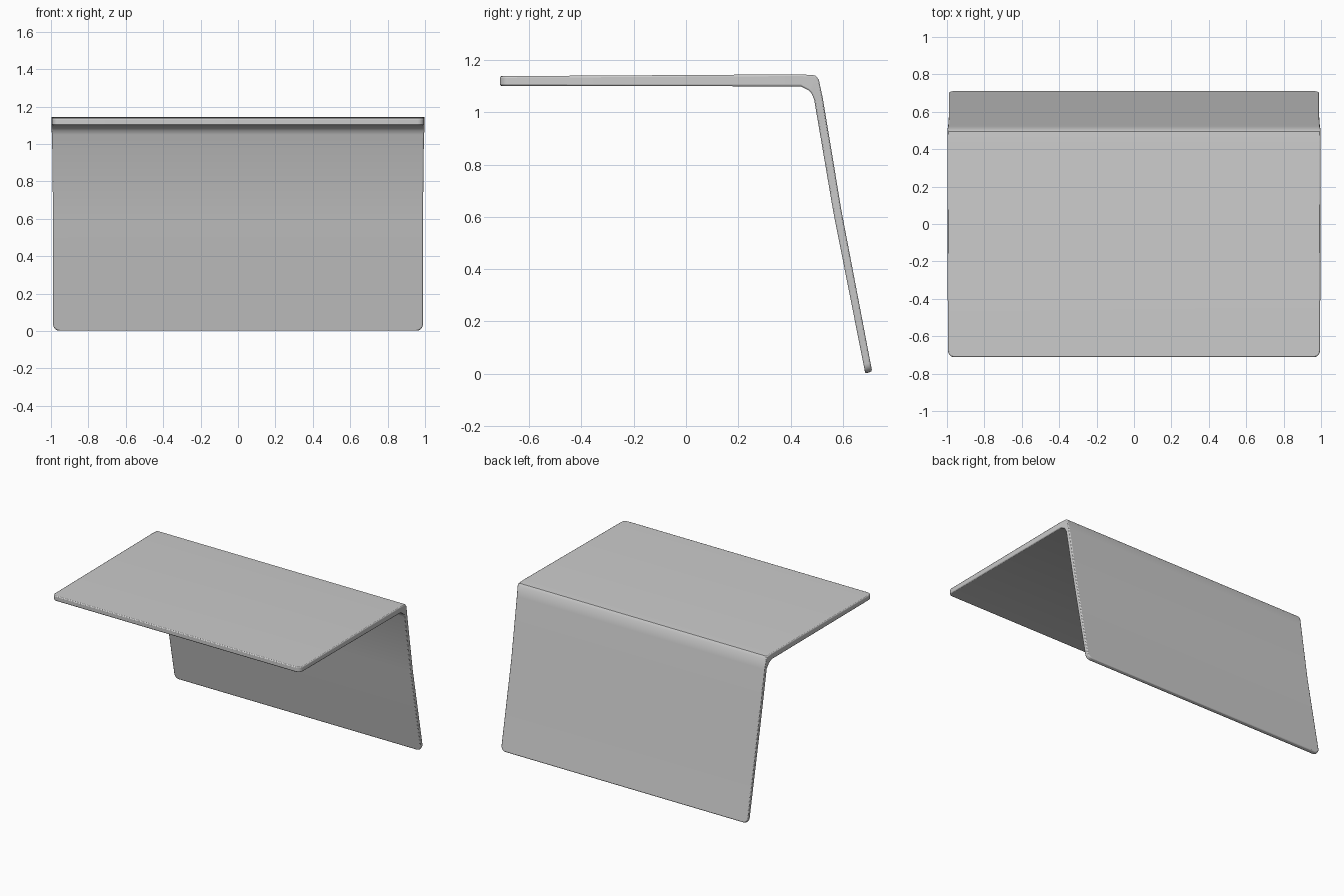
import bpy, bmesh, math

if "Cube" in bpy.data.objects:
    bpy.data.objects.remove(bpy.data.objects["Cube"])

# Side profile from free front edge, round the bend, down to the foot:
# (outer y, outer z, inner y, inner z, half width)
SECTIONS = [
    (-0.712, 1.138, -0.712, 1.101, 0.995),
    (0.440, 1.145, 0.440, 1.099, 0.998),
    (0.495, 1.141, 0.468, 1.084, 0.998),
    (0.508, 1.125, 0.480, 1.072, 0.998),
    (0.523, 1.055, 0.490, 1.050, 0.994),
    (0.595, 0.622, 0.564, 0.616, 0.989),
    (0.712, 0.009, 0.686, 0.000, 0.989),
]

bm = bmesh.new()
rings = []
for yo, zo, yi, zi, w in SECTIONS:
    rings.append([bm.verts.new(c) for c in
                  ((-w, yo, zo), (w, yo, zo), (w, yi, zi), (-w, yi, zi))])

# Skin the folded slab
for a, b in zip(rings, rings[1:]):
    for i in range(4):
        j = (i + 1) % 4
        bm.faces.new((a[i], a[j], b[j], b[i]))
bm.faces.new(rings[0])
bm.faces.new(rings[-1])
bmesh.ops.recalc_face_normals(bm, faces=bm.faces)

# Round the four free corners
corners = [bm.edges.get((r[i], r[j])) for r in (rings[0], rings[-1])
           for i, j in ((1, 2), (3, 0))]
bmesh.ops.bevel(bm, geom=corners, offset=0.035, segments=5, profile=0.5,
                affect='EDGES')

mesh = bpy.data.meshes.new("folded_panel")
bm.to_mesh(mesh)
bm.free()
panel = bpy.data.objects.new("folded_panel", mesh)
bpy.context.collection.objects.link(panel)

# Soften the rim
bevel = panel.modifiers.new("rim_bevel", 'BEVEL')
bevel.width = 0.006
bevel.segments = 2
bevel.limit_method = 'ANGLE'
bevel.angle_limit = math.radians(50)

bpy.context.view_layer.objects.active = panel
panel.select_set(True)
bpy.ops.object.shade_smooth_by_angle(angle=math.radians(30))
